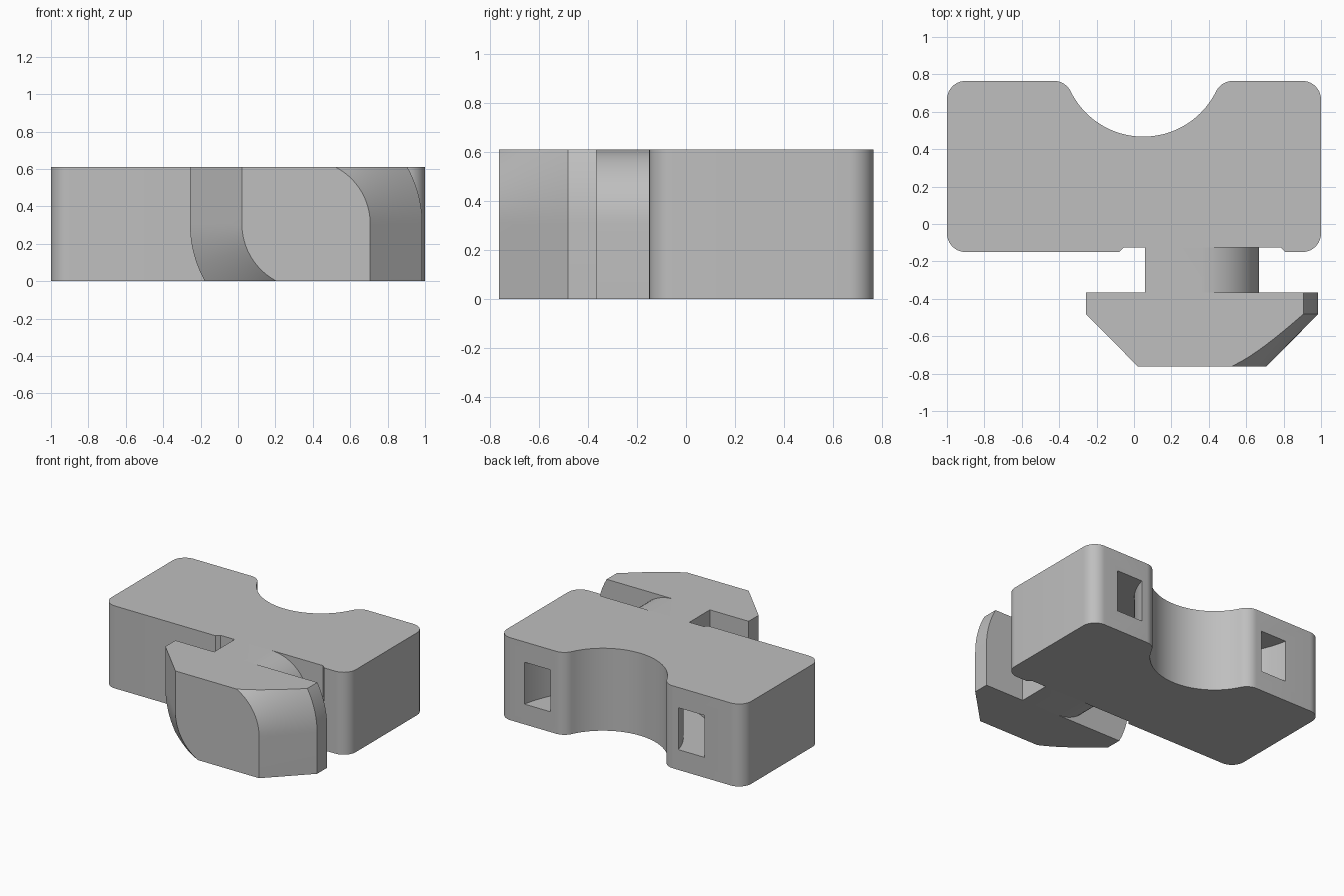
import bpy, bmesh
from math import sin, cos, pi, radians, sqrt, atan2

if "Cube" in bpy.data.objects:
    bpy.data.objects.remove(bpy.data.objects["Cube"], do_unlink=True)

HEIGHT = 0.61
HALF = HEIGHT / 2
SADDLE = (0.05, 0.90)      # centre of the rounded seat in the back
SADDLE_R = 0.433
CORNER = 0.1

grey = bpy.data.materials.new("plain grey")
grey.use_nodes = True
colour = (0.52, 0.52, 0.52, 1)
grey.diffuse_color = colour
grey.node_tree.nodes["Principled BSDF"].inputs["Base Color"].default_value = colour


def make_object(name, bm):
    bmesh.ops.recalc_face_normals(bm, faces=bm.faces[:])
    mesh = bpy.data.meshes.new(name)
    bm.to_mesh(mesh)
    bm.free()
    obj = bpy.data.objects.new(name, mesh)
    bpy.context.collection.objects.link(obj)
    mesh.materials.append(grey)
    return obj


def activate(obj):
    bpy.ops.object.select_all(action='DESELECT')
    obj.select_set(True)
    bpy.context.view_layer.objects.active = obj


def smooth(obj):
    activate(obj)
    bpy.ops.object.shade_smooth_by_angle(angle=radians(25))


def arc(centre, r, start, end, steps=12):
    angles = [start + (end - start) * i / steps for i in range(steps + 1)]
    return [(centre[0] + r * cos(a), centre[1] + r * sin(a)) for a in angles]


def loft(name, rings, closed=False):
    """Skin a list of point rings, capped at both ends or joined in a loop."""
    bm = bmesh.new()
    rows = [[bm.verts.new(p) for p in ring] for ring in rings]
    pairs = list(zip(rows, rows[1:]))
    if closed:
        pairs.append((rows[-1], rows[0]))
    else:
        bm.faces.new(rows[0])
        bm.faces.new(rows[-1])
    for a, b in pairs:
        for i in range(len(a)):
            j = (i + 1) % len(a)
            bm.faces.new((a[i], a[j], b[j], b[i]))
    return make_object(name, bm)


# Body: rounded block outline with a saddle at the back and a shallow front recess
front, back, recess = -0.15, 0.765, -0.125
low, high = front + CORNER, back - CORNER
reach = sqrt((SADDLE_R + CORNER) ** 2 - (SADDLE[1] - high) ** 2)
tilt = atan2(SADDLE[1] - high, reach)
outline = (
    arc((-1 + CORNER, low), CORNER, pi, 1.5 * pi)
    + [(-0.08, front), (-0.055, recess), (0.785, recess), (0.81, front)]
    + arc((1 - CORNER, low), CORNER, -pi / 2, 0)
    + arc((1 - CORNER, high), CORNER, 0, pi / 2)
    + arc((SADDLE[0] + reach, high), CORNER, pi / 2, pi - tilt)
    + arc(SADDLE, SADDLE_R, -tilt, tilt - pi, 40)[1:-1]
    + arc((SADDLE[0] - reach, high), CORNER, tilt, pi / 2)
    + arc((-1 + CORNER, high), CORNER, pi / 2, pi)
)
body = loft("body", [[(x, y, z) for x, y in outline] for z in (0, HEIGHT)])

# Strap channel: a ring-shaped tunnel around the saddle
inner, outer, z0, z1 = 0.54, 0.748, 0.15, 0.46
rings = []
for i in range(96):
    a = 2 * pi * i / 96
    rings.append([(SADDLE[0] + r * cos(a), SADDLE[1] + r * sin(a), z)
                  for r, z in ((inner, z0), (outer, z0), (outer, z1), (inner, z1))])
cutter = loft("strap_channel_cutter", rings, closed=True)
cutter.hide_render = True
cut = body.modifiers.new("strap channel", 'BOOLEAN')
cut.operation = 'DIFFERENCE'
cut.solver = 'EXACT'
cut.object = cutter
activate(body)
bpy.ops.object.modifier_apply(modifier=cut.name)
bpy.data.objects.remove(cutter, do_unlink=True)
smooth(body)


# Twist-lock head and neck: two opposite quarters are turned round, two stay square
def section(y, w, steps=16):
    half = [(w, -HALF)]
    for i in range(steps + 1):
        z = HALF * sin(pi / 2 * i / steps)
        half.append((sqrt(max(0, w * w - z * z)), z))
    points = half + [(-x, -z) for x, z in half]
    return [(0.364 + x, y, HALF + z) for x, z in points]


tip, shoulder, heel = -0.762, -0.482, -0.365
wide, narrow, neck = 0.621, 0.343, 0.304
sections = [section(tip + (shoulder - tip) * i / 10,
                    narrow + (wide - narrow) * i / 10) for i in range(11)]
sections += [section(heel, wide), section(heel, neck), section(recess, neck)]
smooth(loft("locking_head", sections))
